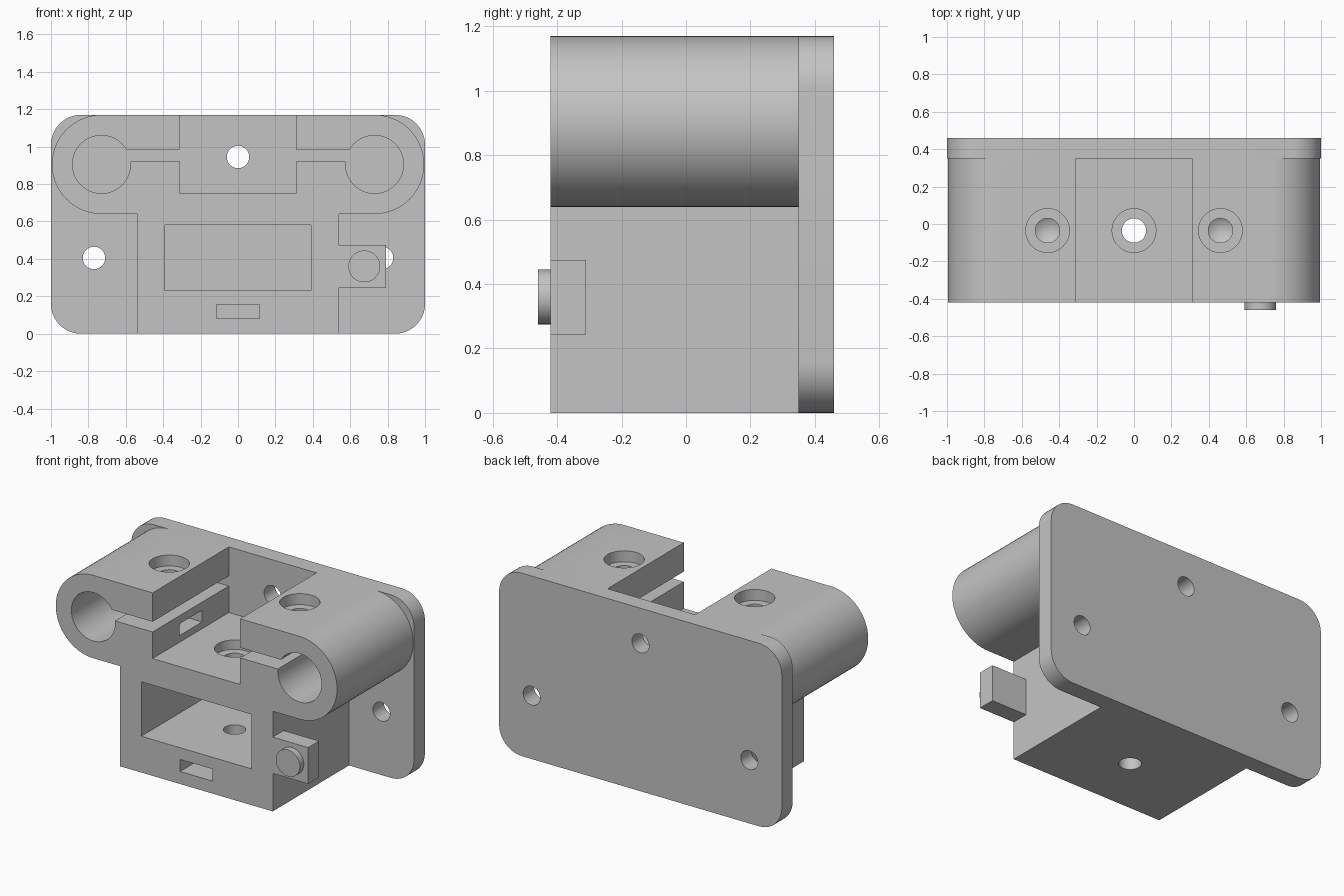
import bpy, bmesh
from math import sin, cos, pi, radians, asin

cube = bpy.data.objects.get("Cube")
if cube:
    bpy.data.objects.remove(cube, do_unlink=True)

grey = bpy.data.materials.new("plain grey")
grey.use_nodes = True
colour = (0.55, 0.55, 0.55, 1)
grey.diffuse_color = colour
grey.node_tree.nodes["Principled BSDF"].inputs["Base Color"].default_value = colour

FRONT, SEAM, BACK, TOP = -0.42, 0.35, 0.46, 1.17


def finish(name, bm):
    bmesh.ops.remove_doubles(bm, verts=bm.verts, dist=1e-5)
    bmesh.ops.recalc_face_normals(bm, faces=bm.faces)
    mesh = bpy.data.meshes.new(name)
    bm.to_mesh(mesh)
    bm.free()
    mesh.materials.append(grey)
    obj = bpy.data.objects.new(name, mesh)
    bpy.context.collection.objects.link(obj)
    return obj


def arc(cx, cz, r, start, end, steps=32):
    angles = [radians(start + (end - start) * i / steps) for i in range(steps + 1)]
    return [(cx + r * cos(a), cz + r * sin(a)) for a in angles]


def prism(name, outline, y0, y1):
    """Extrude an (x, z) outline from y0 to y1."""
    bm = bmesh.new()
    face = bm.faces.new([bm.verts.new((x, y0, z)) for x, z in outline])
    new = bmesh.ops.extrude_face_region(bm, geom=[face])["geom"]
    moved = [v for v in new if isinstance(v, bmesh.types.BMVert)]
    bmesh.ops.translate(bm, vec=(0, y1 - y0, 0), verts=moved)
    return finish(name, bm)


def box(name, x0, x1, y0, y1, z0, z1):
    return prism(name, [(x0, z0), (x1, z0), (x1, z1), (x0, z1)], y0, y1)


def disc(name, x, z, r, y0, y1):
    return prism(name, arc(x, z, r, 0, 360, 48)[:-1], y0, y1)


def lathe(name, x, y, profile):
    """Spin an (r, z) profile about a vertical axis."""
    bm = bmesh.new()
    verts = [bm.verts.new((x + r, y, z)) for r, z in profile]
    edges = [bm.edges.new(pair) for pair in zip(verts, verts[1:])]
    bmesh.ops.spin(bm, geom=verts + edges, cent=(x, y, 0), axis=(0, 0, 1),
                   angle=2 * pi, steps=48)
    return finish(name, bm)


def activate(obj):
    bpy.ops.object.select_all(action='DESELECT')
    obj.select_set(True)
    bpy.context.view_layer.objects.active = obj


def cut(target, cutters):
    activate(target)
    for cutter in cutters:
        mod = target.modifiers.new("cut", 'BOOLEAN')
        mod.operation, mod.solver, mod.object = 'DIFFERENCE', 'EXACT', cutter
        bpy.ops.object.modifier_apply(modifier=mod.name)
        bpy.data.objects.remove(cutter, do_unlink=True)


# Clamp body: block, rounded arms, split bores and central channel
bore_x, bore_z, bore_r, arm_r = 0.73, 0.905, 0.155, 0.265
slit_top, slit_low = 0.985, 0.92
upper = 180 - math_deg if (math_deg := asin((slit_top - bore_z) / bore_r) * 180 / pi) else 180
lower = asin((slit_low - bore_z) / bore_r) * 180 / pi - 180 + 0
lower = -180 - asin((slit_low - bore_z) / bore_r) * 180 / pi
half = [(0.54, 0), (0.54, bore_z - arm_r)]
half += arc(bore_x, bore_z, arm_r, -90, 90)
half += [(0.31, TOP), (0.31, slit_top)]
half += arc(bore_x, bore_z, bore_r, upper, lower, 48)
half += [(0.31, slit_low), (0.31, 0.75)]
body = prism("clamp_body", half + [(-x, z) for x, z in reversed(half)], FRONT, SEAM)

# Front pocket, nut slots and screw holes
screw_y, wide, narrow = -0.035, 0.117, 0.065
cutters = [
    box("pocket_cutter", -0.39, 0.39, -0.6, 0.5, 0.232, 0.58),
    box("low_slot_cutter", -0.115, 0.115, -0.6, 0.08, 0.08, 0.157),
    lathe("centre_screw_cutter", 0, screw_y,
          [(0, 0.88), (wide, 0.88), (wide, 0.69), (narrow, 0.69), (narrow, -0.1), (0, -0.1)]),
]
for s in (-1, 1):
    x0, x1 = sorted((s * 0.25, s * 0.575))
    cutters.append(box("side_slot_cutter", x0, x1, -0.15, 0.08, 0.793, 0.868))
    cutters.append(lathe("arm_screw_cutter", s * 0.462, screw_y,
                         [(0, 1.3), (wide, 1.3), (wide, 1.1), (narrow, 1.1),
                          (narrow, 0.75), (0, 0.71)]))
cut(body, cutters)

# Back plate with rounded corners and three mounting holes
r = 0.16
corners = []
for i, (cx, cz) in enumerate([(1 - r, TOP - r), (r - 1, TOP - r), (r - 1, r), (1 - r, r)]):
    corners += arc(cx, cz, r, 90 * i, 90 * i + 90, 12)
plate = prism("back_plate", corners, SEAM, BACK)
cut(plate, [disc("mount_hole_cutter", x, z, 0.06, 0.2, 0.6)
            for x, z in [(0, 0.945), (-0.77, 0.405), (0.77, 0.405)]])

# Side switch with round button
switch = box("switch_block", 0.54, 0.79, FRONT, -0.31, 0.243, 0.475)
button = disc("switch_button", 0.675, 0.36, 0.085, -0.46, FRONT)

for obj in (body, plate, switch, button):
    activate(obj)
    bpy.ops.object.shade_smooth_by_angle(angle=radians(30))
